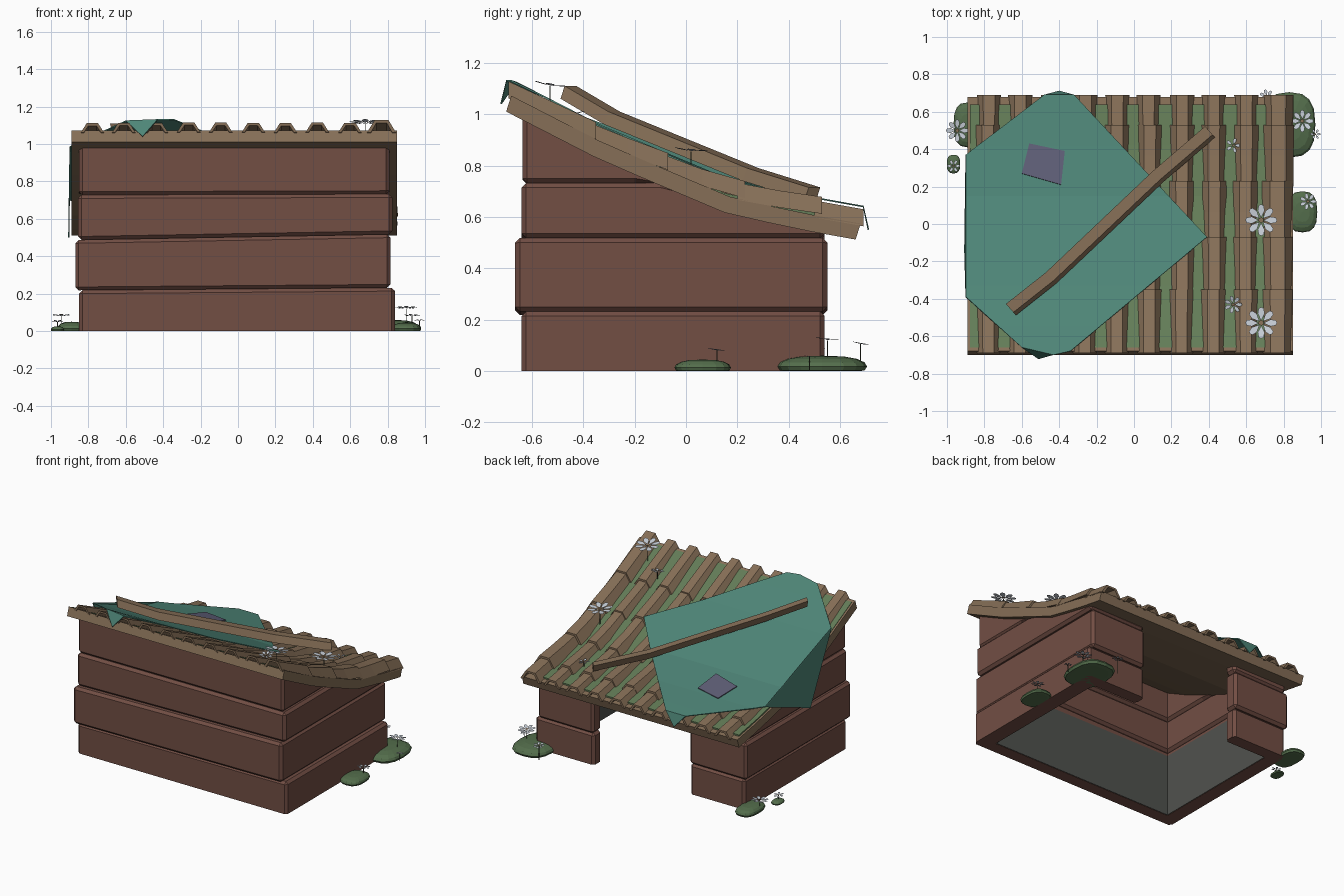
import bpy, bmesh, math, random
from mathutils import Vector, Matrix

if "Cube" in bpy.data.objects:
    bpy.data.objects.remove(bpy.data.objects["Cube"])
random.seed(4)

def material(name, r, g, b):
    m = bpy.data.materials.new(name)
    lin = [((c / 255 + 0.055) / 1.055) ** 2.4 for c in (r, g, b)]
    m.diffuse_color = (*lin, 1)
    m.use_nodes = True
    m.node_tree.nodes["Principled BSDF"].inputs["Base Color"].default_value = m.diffuse_color
    return m

WALL = material("red brown planks", 114, 78, 68)
TILE = material("tan roof", 134, 111, 87)
MOSS = material("moss green", 99, 124, 87)
CLOTH = material("teal cloth", 78, 133, 119)
PATCH = material("purple patch", 94, 94, 118)
PETAL = material("pale petals", 200, 207, 216)
GREY = material("grey lining", 80, 82, 78)
BUSH = material("bush green", 84, 110, 76)
STEM = material("dark stem", 60, 66, 52)

def finish(bm, name, mat):
    bmesh.ops.recalc_face_normals(bm, faces=bm.faces)
    me = bpy.data.meshes.new(name)
    bm.to_mesh(me)
    bm.free()
    me.materials.append(mat)
    ob = bpy.data.objects.new(name, me)
    bpy.context.collection.objects.link(ob)
    return ob

# Underside of the sagging roof, as height over y
SAG = [(-0.70, 1.01), (-0.33, 0.82), (0.15, 0.617), (0.42, 0.555), (0.66, 0.512)]
def roof(y):
    for (a, za), (b, zb) in zip(SAG, SAG[1:]):
        if y <= b or b == SAG[-1][0]:
            return za + (zb - za) * (y - a) / (b - a)

def box(bm, x0, x1, y0, y1, z0, z1):
    m = Matrix.Translation(((x0 + x1) / 2, (y0 + y1) / 2, (z0 + z1) / 2))
    m = m @ Matrix.Diagonal((x1 - x0, y1 - y0, z1 - z0, 1))
    return bmesh.ops.create_cube(bm, size=1, matrix=m)["verts"]

def loft(bm, rings):
    vs = [[bm.verts.new(p) for p in r] for r in rings]
    n = len(vs[0])
    for a, b in zip(vs, vs[1:]):
        for i in range(n):
            bm.faces.new((a[i], a[(i + 1) % n], b[(i + 1) % n], b[i]))
    bm.faces.new(vs[0])
    bm.faces.new(vs[-1])

# Plank walls: four courses with chamfered seams, doorway in the back
IX0, IX1, IY0, IY1 = -0.75, 0.73, -0.55, 0.45
DOOR0, DOOR1 = -0.41, 0.365
seams = [(-0.02, 0), (0.225, 0.008), (0.503, 0.018), (0.73, 0.003), (1.06, 0)]
courses = [(-0.85, 0.84, -0.64, 0.54), (-0.87, 0.815, -0.665, 0.55),
           (-0.855, 0.825, -0.64, 0.54), (-0.85, 0.81, -0.637, 0.54)]
for k, (x0, x1, y0, y1) in enumerate(courses):
    (za, sa), (zb, sb) = seams[k], seams[k + 1]
    parts = {"front": (x0, x1, y0, IY0), "left": (x0, IX0, y0, y1), "right": (IX1, x1, y0, y1),
             "back_left": (x0, DOOR0, IY1, y1), "back_right": (DOOR1, x1, IY1, y1)}
    for side, (a, b, c, d) in parts.items():
        if k == 3 and side.startswith("back"):
            continue
        bm = bmesh.new()
        for v in box(bm, a, b, c, d, za, zb):
            v.co.z += (sa if v.co.z < (za + zb) / 2 else sb) * v.co.x
        bmesh.ops.bevel(bm, geom=list(bm.edges), offset=0.018, segments=1, affect='EDGES')
        for i in range(-6, 6):
            bmesh.ops.bisect_plane(bm, geom=bm.verts[:] + bm.edges[:] + bm.faces[:],
                                   plane_co=(0, i * 0.1, 0), plane_no=(0, 1, 0))
        for v in bm.verts:
            v.co.z = max(0, min(v.co.z, roof(v.co.y) + 0.01))
        bmesh.ops.dissolve_degenerate(bm, dist=0.0005, edges=bm.edges[:])
        finish(bm, f"wall_{side}_course_{k + 1}", WALL)

# Grey lining low on the inner walls
bm = bmesh.new()
box(bm, IX0, IX1, IY0 - 0.005, IY0 + 0.004, 0.002, 0.45)
box(bm, IX0 - 0.005, IX0 + 0.004, IY0, IY1, 0.002, 0.45)
box(bm, IX1 - 0.004, IX1 + 0.005, IY0, IY1, 0.002, 0.45)
finish(bm, "inner_lining", GREY)

# Roof slab
bm = bmesh.new()
ys = [-0.70 + 0.17 * i for i in range(9)]
loft(bm, [[(-0.89, y, roof(y)), (0.85, y, roof(y)),
           (0.85, y + 0.02, roof(y) + 0.062), (-0.89, y + 0.02, roof(y) + 0.062)] for y in ys])
finish(bm, "roof_slab", TILE)

# Trapezoid tiles in overlapping rows, with moss strips between the columns
rows = [(-0.69, -0.38), (-0.38, -0.1), (-0.1, 0.2), (0.2, 0.5), (0.5, 0.69)]
section = [(-0.062, 0), (-0.03, 0.05), (0.03, 0.05), (0.062, 0),
           (0.046, 0), (0.022, 0.036), (-0.022, 0.036), (-0.046, 0)]
tiles, moss = bmesh.new(), bmesh.new()
for c in range(10):
    cx = 0.77 - 0.172 * c
    wide, up = (1.25, 0.016) if c == 0 else (1, 0)
    for r, (a, b) in enumerate(rows):
        dx, dz = random.uniform(-0.005, 0.005), random.uniform(0, 0.006)
        end = b + (0.03 if r < 4 else 0)
        rings = []
        for t in (0, 0.5, 1):
            y = a + (end - a) * t
            z = roof(y) + 0.056 + dz + 0.016 * t * (r < 4)
            rings.append([(cx + dx + px * wide * (1 + 0.05 * t), y, z + pz + up * (pz > 0))
                          for px, pz in section])
        loft(tiles, rings)
    mx, hw = (cx - 0.086, 0.04) if c < 9 else (cx - 0.07, 0.028)
    loft(moss, [[(mx - hw, y, roof(y) + 0.05), (mx - hw, y, roof(y) + 0.076),
                 (mx + hw, y, roof(y) + 0.076), (mx + hw, y, roof(y) + 0.05)]
                for y in (-0.66, -0.5, -0.33, -0.1, 0.15, 0.42, 0.64)])
finish(tiles, "roof_tiles", TILE)
finish(moss, "moss_strips", MOSS)

# Cloth draped over the roof, with hanging corners
def drape(name, outline, lift, mat, flaps=()):
    bm = bmesh.new()
    bm.faces.new([bm.verts.new((x, y, 0)) for x, y in outline])
    for y in (-0.55, -0.33, -0.1, 0.15, 0.42, 0.6):
        bmesh.ops.bisect_plane(bm, geom=bm.verts[:] + bm.edges[:] + bm.faces[:],
                               plane_co=(0, y, 0), plane_no=(0, 1, 0))
    for v in bm.verts:
        v.co.z = min(roof(v.co.y) + lift, 1.13)
    for a, b, tip in flaps:
        bm.faces.new([bm.verts.new((x, y, min(roof(y) + lift, 1.13))) for x, y in (a, b)]
                     + [bm.verts.new(tip)])
    bmesh.ops.remove_doubles(bm, verts=bm.verts[:], dist=0.0005)
    ob = finish(bm, name, mat)
    mod = ob.modifiers.new("thickness", 'SOLIDIFY')
    mod.thickness, mod.offset = 0.006, 0

drape("cloth", [(-0.90, 0.37), (-0.48, 0.69), (-0.32, 0.69), (0.39, -0.07),
                (-0.34, -0.68), (-0.43, -0.70), (-0.60, -0.66), (-0.90, -0.39)], 0.134, CLOTH,
      [((-0.90, 0.37), (-0.90, -0.39), (-0.905, -0.14, 0.50)),
       ((-0.48, 0.69), (-0.32, 0.69), (-0.40, 0.71, 0.55)),
       ((-0.43, -0.70), (-0.60, -0.66), (-0.51, -0.72, 1.04))])
drape("cloth_patch", [(-0.56, 0.43), (-0.37, 0.39), (-0.39, 0.21), (-0.60, 0.27)], 0.141, PATCH)

# Loose board lying across the roof, rolled slightly to one side
bm = bmesh.new()
side = Vector((0.66, -0.75, 0)) * 0.03
rings = []
for x, y, top in [(-0.665, -0.45, 1.11), (-0.45, -0.28, 1.01), (0.12, 0.26, 0.79), (0.40, 0.50, 0.715)]:
    p = Vector((x, y, top))
    d = Vector((0, 0, -0.05)) + side * 0.7
    rings.append([p - side, p + side, p + side + d, p - side + d])
loft(bm, rings)
finish(bm, "loose_board", TILE)

# Low rounded bushes at the wall corners
for i, (x, y, rx, ry, h) in enumerate([(0.83, 0.53, 0.14, 0.175, 0.06), (0.90, 0.065, 0.08, 0.11, 0.045),
                                       (-0.89, 0.53, 0.075, 0.12, 0.05), (-0.965, 0.32, 0.036, 0.05, 0.025)]):
    bm = bmesh.new()
    bmesh.ops.create_uvsphere(bm, u_segments=16, v_segments=8, radius=1)
    for v in bm.verts:
        sx, sy = (math.copysign(abs(q) ** 0.75, q) for q in (v.co.x, v.co.y))
        v.co = (x + sx * rx, y + sy * ry, max(0, 0.3 * h + v.co.z * h * 0.7))
    bmesh.ops.dissolve_degenerate(bm, dist=0.0005, edges=bm.edges[:])
    finish(bm, f"bush_{i + 1}", BUSH)

# Star flowers on thin stems: x, y, z, radius, petals
flowers = [(0.68, 0.02, 0.855, 0.085, 8), (0.68, -0.53, 1.11, 0.085, 8),
           (0.53, -0.43, 1.0, 0.048, 7), (0.53, 0.42, 0.665, 0.04, 5),
           (0.90, 0.55, 0.12, 0.06, 8), (0.97, 0.48, 0.055, 0.028, 6), (0.71, 0.68, 0.105, 0.04, 7),
           (0.93, 0.12, 0.08, 0.045, 7), (-0.945, 0.50, 0.08, 0.06, 8), (-0.965, 0.31, 0.05, 0.035, 6)]
for i, (x, y, z, r, n) in enumerate(flowers):
    tilt = Matrix.Translation((x, y, z)) @ Matrix.Rotation(random.uniform(-0.2, 0.2), 4, 'X')
    bm = bmesh.new()
    for k in range(n):
        prof = [(0.15, 0), (0.6, 0.22), (0.92, 0.16), (1, 0), (0.92, -0.16), (0.6, -0.22)]
        m = tilt @ Matrix.Rotation(2 * math.pi * k / n, 4, 'Z')
        bm.faces.new([bm.verts.new(m @ Vector((u * r, w * r, 0.12 * r * u))) for u, w in prof])
    finish(bm, f"flower_{i + 1}", PETAL)
    bm = bmesh.new()
    bmesh.ops.create_circle(bm, cap_ends=True, radius=r * 0.18, segments=6,
                            matrix=tilt @ Matrix.Translation((0, 0, 0.12 * r)))
    finish(bm, f"flower_centre_{i + 1}", TILE)
    bm = bmesh.new()
    foot = roof(y) + 0.07 if z > 0.5 else 0
    box(bm, x - 0.002, x + 0.002, y - 0.002, y + 0.002, foot, z)
    finish(bm, f"flower_stem_{i + 1}", STEM)
